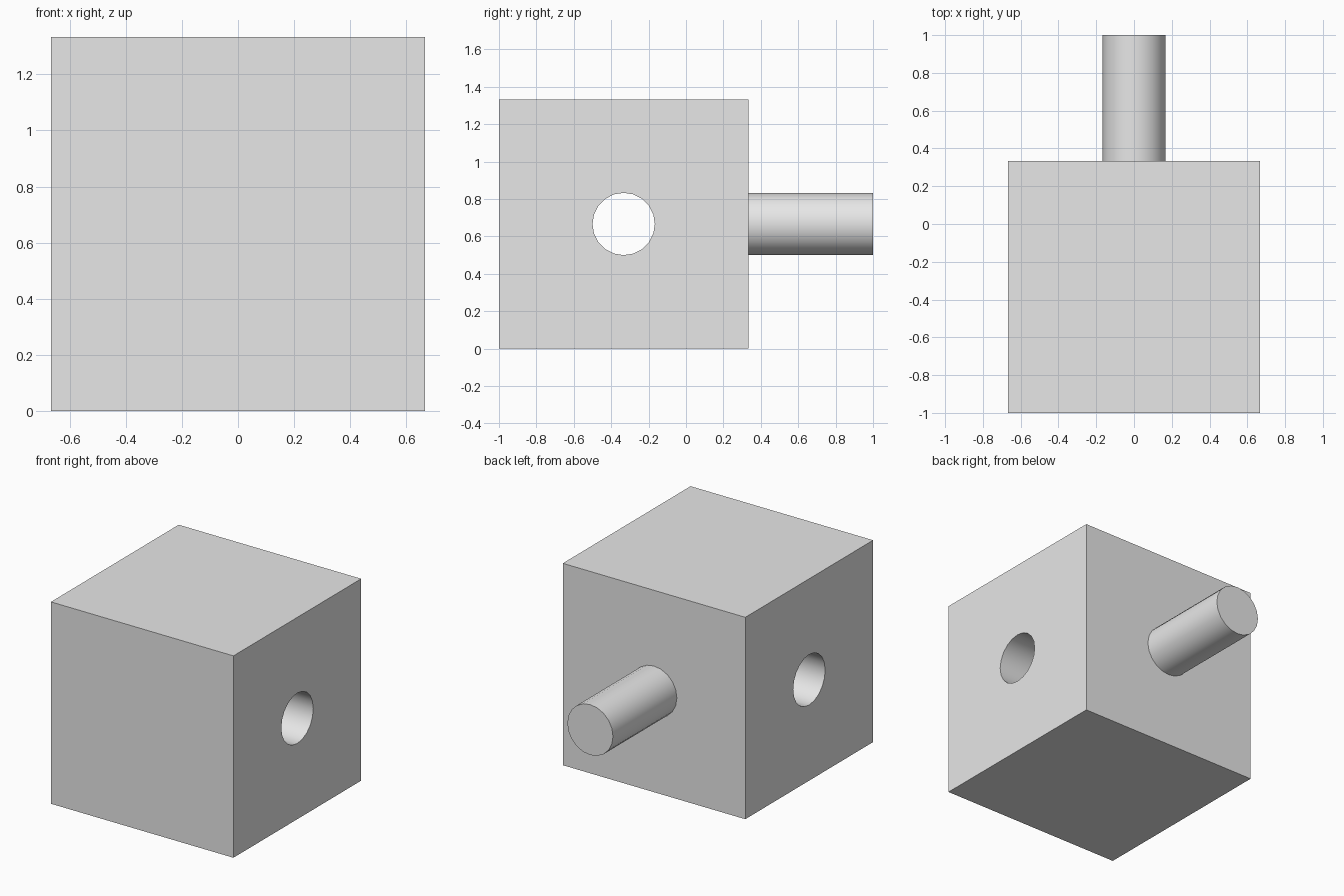
import bpy
import math

default = bpy.data.objects.get("Cube")
if default:
    bpy.data.objects.remove(default, do_unlink=True)

SIDE = 4 / 3
RADIUS = SIDE / 8
CENTRE_Y, CENTRE_Z = -SIDE / 4, SIDE / 2

grey = bpy.data.materials.new("light grey")
grey.use_nodes = True
grey.diffuse_color = (0.8, 0.8, 0.8, 1)
grey.node_tree.nodes["Principled BSDF"].inputs["Base Color"].default_value = (0.8, 0.8, 0.8, 1)


def cylinder(name, length, location, rotation):
    bpy.ops.mesh.primitive_cylinder_add(vertices=20, radius=RADIUS, depth=length,
                                        location=location, rotation=rotation)
    obj = bpy.context.object
    obj.name = name
    obj.data.materials.append(grey)
    return obj


def smooth(obj):
    bpy.ops.object.select_all(action="DESELECT")
    obj.select_set(True)
    bpy.context.view_layer.objects.active = obj
    bpy.ops.object.shade_smooth_by_angle(angle=math.radians(30))


# Cube body with a round hole running side to side
bpy.ops.mesh.primitive_cube_add(size=SIDE, location=(0, CENTRE_Y, CENTRE_Z))
body = bpy.context.object
body.name = "block"
body.data.materials.append(grey)

cutter = cylinder("hole_cutter", SIDE * 1.5, (0, CENTRE_Y, CENTRE_Z), (0, math.pi / 2, 0))
hole = body.modifiers.new("hole", "BOOLEAN")
hole.operation = "DIFFERENCE"
hole.solver = "EXACT"
hole.object = cutter
bpy.context.view_layer.objects.active = body
bpy.ops.object.modifier_apply(modifier=hole.name)
bpy.data.objects.remove(cutter, do_unlink=True)
smooth(body)

# Round peg standing out of the back face
back = CENTRE_Y + SIDE / 2
peg = cylinder("peg", SIDE / 2, (0, back + SIDE / 4, CENTRE_Z), (math.pi / 2, 0, 0))
smooth(peg)
